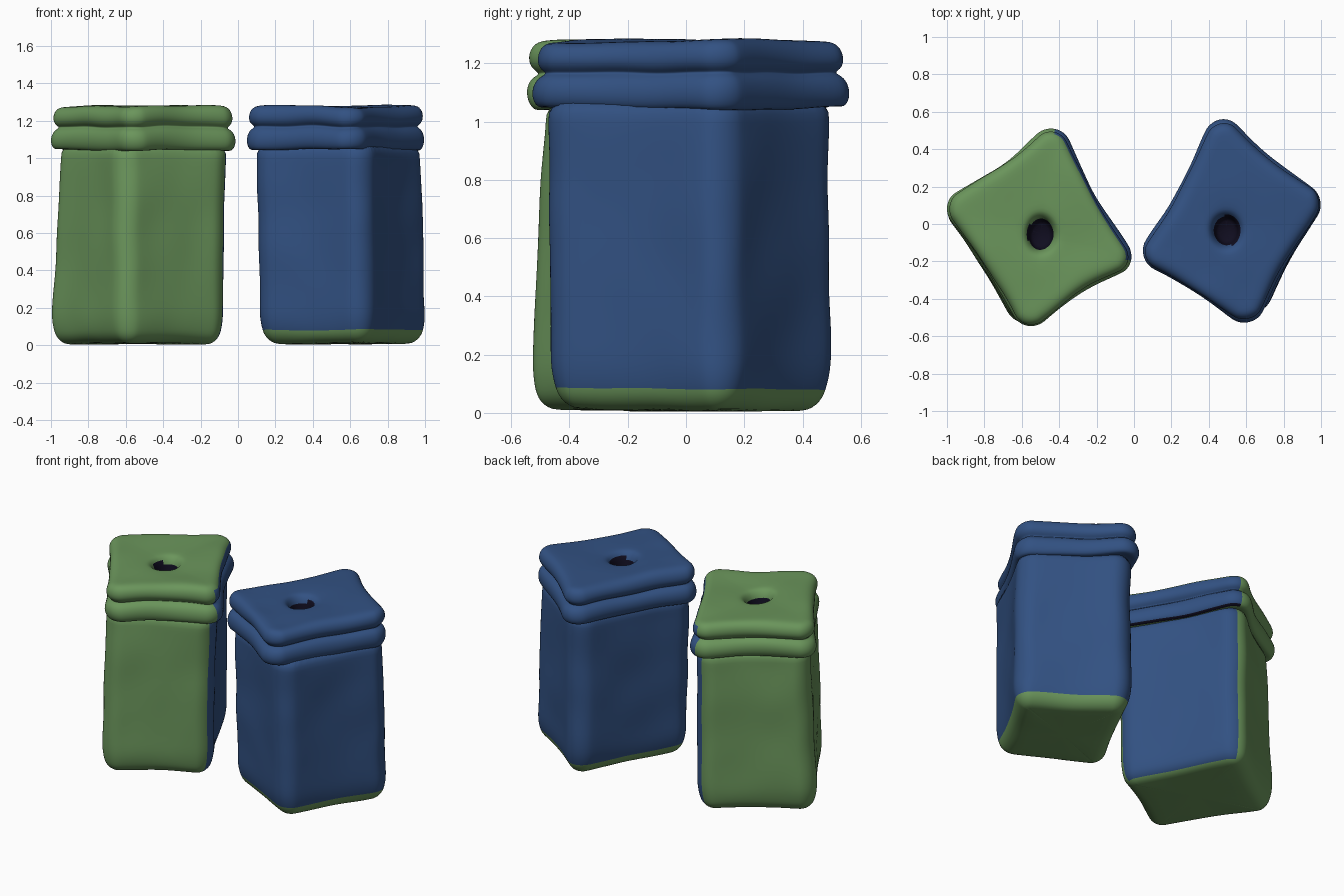
import bpy, bmesh, math
from mathutils import Vector, noise

if "Cube" in bpy.data.objects:
    bpy.data.objects.remove(bpy.data.objects["Cube"])

def mat(name, col):
    m = bpy.data.materials.new(name)
    m.diffuse_color = (*col, 1)
    m.use_nodes = True
    m.node_tree.nodes["Principled BSDF"].inputs["Base Color"].default_value = m.diffuse_color
    return m

GREEN = mat("leaf green", (0.145, 0.30, 0.105))
BLUE = mat("navy blue", (0.032, 0.083, 0.225))
DARK = mat("near black", (0.005, 0.004, 0.014))
R0 = 0.11  # corner radius of the rounded square outline

def outline(corners, grow, z, pinch=0.012):
    """Counter-clockwise rounded quad through the corners, grown or shrunk."""
    pts = [Vector(c) for c in corners]
    mid = sum(pts, Vector((0, 0))) / 4
    q = [p + (mid - p).normalized() * R0 for p in pts]
    r = R0 + grow
    ang = []
    for i in range(4):
        d = q[(i + 1) % 4] - q[i]
        ang.append(math.atan2(-d.x, d.y))
    loop = []
    for i in range(4):
        a0, a1 = ang[i - 1], ang[i]
        while a1 < a0:
            a1 += 2 * math.pi
        for k in range(9):                      # rounded corner
            a = a0 + (a1 - a0) * k / 8
            loop.append(q[i] + r * Vector((math.cos(a), math.sin(a))))
        n = Vector((math.cos(a1), math.sin(a1)))
        for k in range(1, 9):                   # slightly pinched side
            s = k / 9
            p = q[i].lerp(q[(i + 1) % 4], s) + n * r
            loop.append(p - n * pinch * math.sin(math.pi * s))
    return [Vector((p.x, p.y, z)) for p in loop]

def wobble(p, amt):
    return p + noise.noise_vector(p * 4.0) * amt

def loft(name, loops, rule):
    bm = bmesh.new()
    rings = [[bm.verts.new(p) for p in lp] for lp in loops]
    n = len(rings[0])
    for a, b in zip(rings, rings[1:]):
        for i in range(n):
            j = (i + 1) % n
            bm.faces.new((a[i], a[j], b[j], b[i]))
    bm.faces.new(rings[0][::-1])
    bm.faces.new(rings[-1])
    bm.normal_update()
    for f in bm.faces:
        f.smooth = True
        f.material_index = rule(f.calc_center_median(), f.normal)
    me = bpy.data.meshes.new(name)
    bm.to_mesh(me)
    bm.free()
    for m in (GREEN, BLUE, DARK):
        me.materials.append(m)
    ob = bpy.data.objects.new(name, me)
    bpy.context.collection.objects.link(ob)
    sub = ob.modifiers.new("soften", 'SUBSURF')
    sub.levels = sub.render_levels = 1

def shaker(name, low, high, rim, hole, rule):
    # body: rounded foot, nearly straight walls
    prof = [(0.008, -0.108), (0.013, -0.075), (0.03, -0.045), (0.055, -0.025),
            (0.08, -0.015), (0.12, -0.006), (0.17, 0)]
    prof += [(0.17 + 0.085 * k, 0) for k in range(1, 10)]
    prof += [(0.98, 0), (1.02, 0), (1.1, -0.01)]
    loops = []
    for z, g in prof:
        q = [Vector(a).lerp(Vector(b), z) for a, b in zip(low, high)]
        loops.append([wobble(p, 0.010) for p in outline(q, g, z)])
    loft(name + "_body", loops, rule)
    # lid: two stacked rolls with a groove between
    prof = [(1.065, -0.10), (1.05, -0.06), (1.042, -0.03), (1.052, -0.012), (1.075, -0.001),
            (1.10, 0.002), (1.125, -0.002), (1.148, -0.014), (1.16, -0.032),
            (1.167, -0.042), (1.174, -0.034), (1.188, -0.018), (1.21, -0.010),
            (1.235, -0.012), (1.258, -0.022), (1.274, -0.042), (1.28, -0.07)]
    loops = [outline(rim, g, z, 0.02) for z, g in prof]
    edge = loops[-1]
    h = Vector((*hole, 0))

    def circle(r, z):
        out = []
        for p in edge:
            a = math.atan2(p.y - h.y, p.x - h.x)
            out.append(Vector((h.x + r * math.cos(a), h.y + 1.15 * r * math.sin(a), z)))
        return out
    inner = circle(0.11, 1.275)
    for t in (0.2, 0.4, 0.6, 0.8, 1):
        loops.append([a.lerp(b, t) for a, b in zip(edge, inner)])
    # dimple and dark hole in the top
    for r, z in ((0.092, 1.268), (0.077, 1.25), (0.067, 1.225), (0.062, 1.19), (0.055, 1.15)):
        loops.append(circle(r, z))
    loops = [[wobble(p, 0.013) for p in lp] for lp in loops]

    def lid_rule(c, n):
        d = Vector((c.x - h.x, (c.y - h.y) / 1.15)).length
        if d < 0.071 and c.z < 1.25:
            return 2
        return rule(c, n)
    loft(name + "_lid", loops, lid_rule)

# one side of the green shaker is blue, with a dark seam below its lid
SIDE = Vector((0.87, 0.5))

def green_rule(c, n):
    flat = Vector((n.x, n.y))
    if c.x - h_green[0] > -0.2 and flat.length > 1e-4 and flat.normalized().dot(SIDE) > 0.72:
        if 1.0 < c.z < 1.07 and n.z < -0.5:
            return 2
        if abs(n.z) < 0.65 or 1.05 < c.z < 1.24:
            outward = Vector((c.x + 0.51, c.y + 0.02)).dot(SIDE)
            return 1 if outward > 0.2 else 0
    return 0

# the blue shaker only has a green underside
def blue_rule(c, n):
    return 0 if c.z < 0.075 and n.z < -0.2 else 1

h_green = (-0.5, -0.055)
shaker("green_shaker",
       [(-1.0, 0.10), (-0.60, -0.535), (-0.085, -0.22), (-0.44, 0.46)],
       [(-0.945, 0.10), (-0.60, -0.485), (-0.075, -0.21), (-0.44, 0.45)],
       [(-1.0, 0.11), (-0.56, -0.545), (-0.025, -0.20), (-0.43, 0.505)],
       h_green, green_rule)
shaker("blue_shaker",
       [(0.13, -0.18), (0.66, -0.46), (1.0, 0.14), (0.47, 0.495)],
       [(0.11, -0.18), (0.65, -0.47), (0.97, 0.14), (0.47, 0.485)],
       [(0.055, -0.19), (0.60, -0.53), (0.995, 0.14), (0.47, 0.555)],
       (0.5, -0.035), blue_rule)
